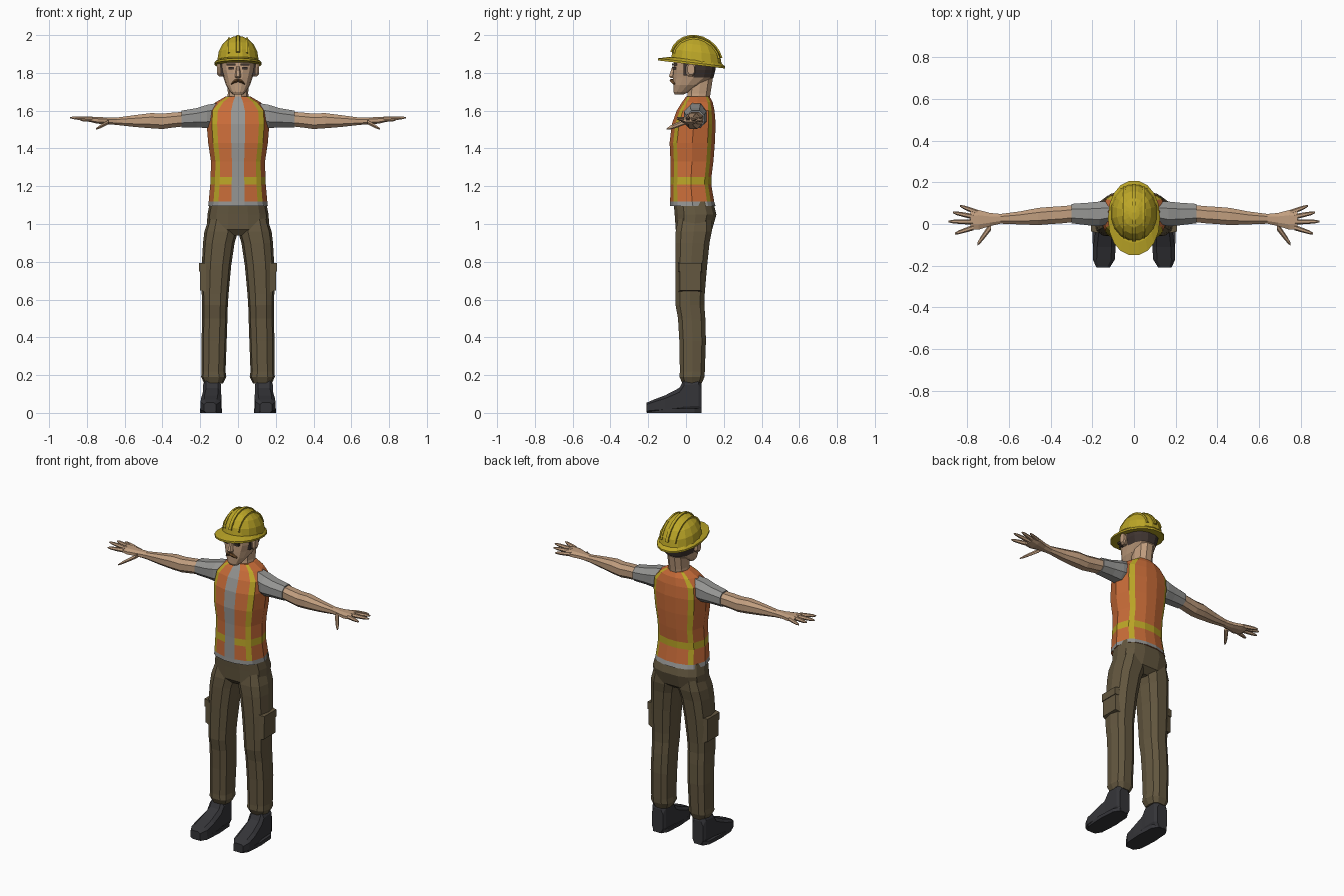
import bpy, bmesh
from math import sin, cos, radians, pi, sqrt, copysign


def material(name, rgb):
    m = bpy.data.materials.new(name)
    m.diffuse_color = (*rgb, 1)
    return m


ORANGE = material("orange", (0.58, 0.15, 0.04))
YELLOW = material("yellow", (0.50, 0.38, 0.02))
GREY = material("shirt_grey", (0.30, 0.30, 0.29))
SKIN = material("skin", (0.53, 0.34, 0.21))
HAIR = material("hair", (0.05, 0.035, 0.03))
BROWN = material("brown", (0.13, 0.06, 0.02))
CLOTH = material("trouser", (0.125, 0.095, 0.05))
BOOT = material("boot", (0.035, 0.035, 0.04))


def even(n):
    return [360 * (i + 0.5) / n for i in range(n)]


def ring(axis, t, a0, a1, b0, b1, angles, p=0.8):
    """Superellipse filling a box, across the x, y or z axis at position t."""
    pts = []
    for d in angles:
        s, c = sin(radians(d)), -cos(radians(d))
        a = (a0 + a1) / 2 + (a1 - a0) / 2 * copysign(abs(s) ** p, s)
        b = (b0 + b1) / 2 + (b1 - b0) / 2 * copysign(abs(c) ** p, c)
        pts.append({"x": (t, a, b), "y": (a, t, b), "z": (a, b, t)}[axis])
    return pts


def skin_rings(name, rings, mats, pick=None, mirror=False):
    """Join rings into a closed flat-shaded body; pick(row, column, centre) gives the material."""
    bm = bmesh.new()
    rows = [[bm.verts.new(p) for p in r] for r in rings]
    n = len(rows[0])
    for i in range(len(rows) - 1):
        for j in range(n):
            k = (j + 1) % n
            f = bm.faces.new((rows[i][j], rows[i][k], rows[i + 1][k], rows[i + 1][j]))
            if pick:
                f.material_index = pick(i, j, f.calc_center_median())
    bm.faces.new(rows[0])
    bm.faces.new(rows[-1])
    bmesh.ops.recalc_face_normals(bm, faces=bm.faces)
    me = bpy.data.meshes.new(name)
    bm.to_mesh(me)
    bm.free()
    ob = bpy.data.objects.new(name, me)
    bpy.context.collection.objects.link(ob)
    for m in mats:
        me.materials.append(m)
    if mirror:
        ob.modifiers.new("mirror", "MIRROR").use_mirror_merge = False
    return ob


def loft(name, axis, sections, mat, n=8, p=0.8, mirror=False, pick=None, angles=None):
    mats = mat if isinstance(mat, list) else [mat]
    return skin_rings(name, [ring(axis, *s, angles or even(n), p) for s in sections],
                      mats, pick, mirror)


def box(name, x0, x1, y0, y1, z0, z1, mat, mirror=True, taper=0.0):
    dy, dz = (y1 - y0) * taper, (z1 - z0) * taper
    return loft(name, "x", [(x0, y0, y1, z0, z1), (x1, y0 + dy, y1 - dy, z0 + dz, z1 - dz)],
                mat, 4, 0.001, mirror)


# Boots
loft("boot", "y", [(0.083, 0.10, 0.175, 0, 0.15), (0.065, 0.09, 0.185, 0, 0.19),
                   (-0.01, 0.087, 0.187, 0, 0.18), (-0.035, 0.087, 0.188, 0, 0.135),
                   (-0.11, 0.086, 0.198, 0, 0.095), (-0.17, 0.09, 0.20, 0, 0.072),
                   (-0.208, 0.115, 0.182, 0, 0.055)], BOOT, 8, 0.5, True)
loft("boot_sole", "z", [(0, 0.085, 0.20, -0.21, 0.086), (0.022, 0.085, 0.20, -0.21, 0.086)],
     BOOT, 10, 0.6, True)

# Trouser legs and hips
loft("trouser_leg", "z", [(0.155, 0.08, 0.178, -0.02, 0.085), (0.19, 0.062, 0.195, -0.037, 0.10),
                          (0.22, 0.066, 0.192, -0.035, 0.102), (0.38, 0.06, 0.193, -0.038, 0.108),
                          (0.50, 0.056, 0.19, -0.045, 0.105), (0.57, 0.054, 0.19, -0.058, 0.10),
                          (0.63, 0.05, 0.192, -0.058, 0.102), (0.78, 0.036, 0.192, -0.06, 0.115),
                          (0.90, 0.018, 0.185, -0.06, 0.128), (0.96, 0.0, 0.178, -0.058, 0.14),
                          (1.03, 0.01, 0.155, -0.045, 0.14)], CLOTH, 10, 0.75, True)
loft("trouser_hips", "z", [(0.94, -0.10, 0.10, -0.03, 0.10), (0.97, -0.165, 0.165, -0.056, 0.14),
                           (1.05, -0.162, 0.162, -0.062, 0.163), (1.12, -0.148, 0.148, -0.068, 0.145)],
     CLOTH, 14, 0.75)
box("leg_pocket", 0.17, 0.202, -0.04, 0.085, 0.64, 0.79, CLOTH, taper=0.06)
box("pocket_flap", 0.17, 0.206, -0.043, 0.088, 0.745, 0.795, CLOTH, taper=0.05)

# Vest with reflective stripes, shirt strip and hem
half = [9, 37, 53, 90, 127, 143, 171]


def vest_colour(i, j, c):
    if j == 13 or i == 0:
        return 2
    return 1 if i == 2 or j in (1, 4, 8, 11) else 0


loft("vest", "z", [(1.095, -0.158, 0.158, -0.086, 0.158), (1.12, -0.155, 0.155, -0.085, 0.15),
                   (1.208, -0.147, 0.147, -0.083, 0.135), (1.25, -0.145, 0.145, -0.082, 0.136),
                   (1.33, -0.143, 0.143, -0.083, 0.146), (1.43, -0.158, 0.158, -0.088, 0.154),
                   (1.53, -0.166, 0.166, -0.076, 0.158), (1.60, -0.160, 0.160, -0.05, 0.152),
                   (1.645, -0.118, 0.118, -0.022, 0.142), (1.675, -0.066, 0.066, 0.0, 0.125)],
     [ORANGE, YELLOW, GREY], pick=vest_colour, angles=half + [-a for a in reversed(half)])

# Sleeves, arms and hands
loft("sleeve", "x", [(0.11, 0.0, 0.11, 1.51, 1.645), (0.165, -0.015, 0.112, 1.503, 1.635),
                     (0.22, -0.01, 0.106, 1.508, 1.617), (0.30, 0.0, 0.10, 1.508, 1.603)],
     GREY, 8, 0.9, True)
loft("arm", "x", [(0.28, 0.008, 0.094, 1.515, 1.597), (0.35, 0.0, 0.088, 1.507, 1.592),
                  (0.40, -0.003, 0.085, 1.50, 1.587), (0.46, -0.008, 0.08, 1.504, 1.59),
                  (0.55, -0.004, 0.062, 1.512, 1.578), (0.64, 0.0, 0.05, 1.523, 1.565),
                  (0.69, -0.012, 0.055, 1.527, 1.565), (0.745, -0.03, 0.07, 1.53, 1.568),
                  (0.785, -0.03, 0.068, 1.54, 1.568)], SKIN, 8, 0.85, True)
for name, base, tip in [("little_finger", (0.75, 0.055, 1.552), (0.835, 0.087, 1.55)),
                        ("ring_finger", (0.77, 0.035, 1.556), (0.868, 0.055, 1.56)),
                        ("middle_finger", (0.77, 0.01, 1.557), (0.89, 0.012, 1.563)),
                        ("index_finger", (0.77, -0.017, 1.555), (0.86, -0.046, 1.56)),
                        ("thumb", (0.685, -0.008, 1.54), (0.752, -0.098, 1.503))]:
    secs = []
    for t, r in [(0, 0.013), (0.45, 0.0115), (0.8, 0.009), (1, 0.004)]:
        x, y, z = (a + (b - a) * t for a, b in zip(base, tip))
        wide = r * 1.6 if name == "thumb" else r
        secs.append((x, y - wide, y + wide, z - r, z + r))
    loft(name, "x", secs, SKIN, 6, 1, True)

# Neck and head with hair at the back
loft("neck", "z", [(1.64, -0.062, 0.062, 0.0, 0.125), (1.69, -0.054, 0.054, 0.005, 0.132),
                   (1.77, -0.056, 0.056, 0.01, 0.145)], SKIN, 10, 0.9)
loft("head", "z", [(1.685, -0.026, 0.026, -0.06, -0.015), (1.70, -0.042, 0.042, -0.068, 0.02),
                   (1.735, -0.064, 0.064, -0.069, 0.085), (1.775, -0.077, 0.077, -0.071, 0.148),
                   (1.815, -0.09, 0.09, -0.068, 0.158), (1.85, -0.094, 0.094, -0.066, 0.16),
                   (1.89, -0.09, 0.09, -0.06, 0.155)], [SKIN, HAIR], 14, 0.82,
     pick=lambda i, j, c: int(c.z > 1.78 and c.y > 0.06))

# Face details
loft("nose", "z", [(1.772, -0.014, 0.014, -0.082, -0.05), (1.782, -0.017, 0.017, -0.093, -0.05),
                   (1.835, -0.008, 0.008, -0.074, -0.05)], SKIN, 6, 0.9)
loft("moustache", "x", [(-0.036, -0.07, -0.045, 1.738, 1.745), (-0.018, -0.083, -0.05, 1.745, 1.765),
                        (0, -0.087, -0.05, 1.752, 1.769), (0.018, -0.083, -0.05, 1.745, 1.765),
                        (0.036, -0.07, -0.045, 1.738, 1.745)], BROWN, 6, 0.8)
box("eye", 0.02, 0.05, -0.071, -0.04, 1.817, 1.831, HAIR)
box("eyebrow", 0.014, 0.06, -0.074, -0.04, 1.838, 1.85, HAIR)
loft("ear", "x", [(0.075, 0.005, 0.04, 1.78, 1.84), (0.10, -0.002, 0.048, 1.778, 1.85),
                  (0.11, 0.008, 0.046, 1.79, 1.848)], SKIN, 8, 0.8, True)
box("sideburn", 0.07, 0.092, -0.012, 0.008, 1.785, 1.87, HAIR)

# Hard hat: tilted dome, brim and ribs
def tilt(pts):
    return [(x, y, z - 0.12 * (y - 0.05)) for x, y, z in pts]


dome = []
for d in (0, 22, 42, 60, 76, 88):
    k, h = cos(radians(d)), 0.135 * sin(radians(d))
    dome.append(tilt(ring("z", 1.86 + h, -0.112 * k, 0.112 * k, 0.055 - 0.137 * k,
                          0.055 + 0.137 * k, even(16), 0.95)))
skin_rings("hat_dome", dome, [YELLOW])
brim = [(1.842, -0.125, 0.125, -0.152, 0.209), (1.853, -0.125, 0.125, -0.152, 0.209),
        (1.868, -0.108, 0.108, -0.09, 0.19)]
skin_rings("hat_brim", [tilt(ring("z", *s, even(18), 0.95)) for s in brim], [YELLOW])
for name, x, w in [("hat_rib_middle", 0, 0.011), ("hat_rib_left", -0.047, 0.007),
                   ("hat_rib_right", 0.047, 0.007)]:
    s = sqrt(1 - (x / 0.112) ** 2)
    rib = []
    for d in range(-75, 76, 15):
        u, v = sin(radians(d)) * s, cos(radians(d)) * s
        rib.append(tilt([(x + a, 0.055 + (0.137 + o) * u, 1.86 + (0.135 + o) * v)
                         for a, o in ((-w, -0.02), (-w * 0.8, 0.006), (w * 0.8, 0.006), (w, -0.02))]))
    skin_rings(name, rib, [YELLOW])
